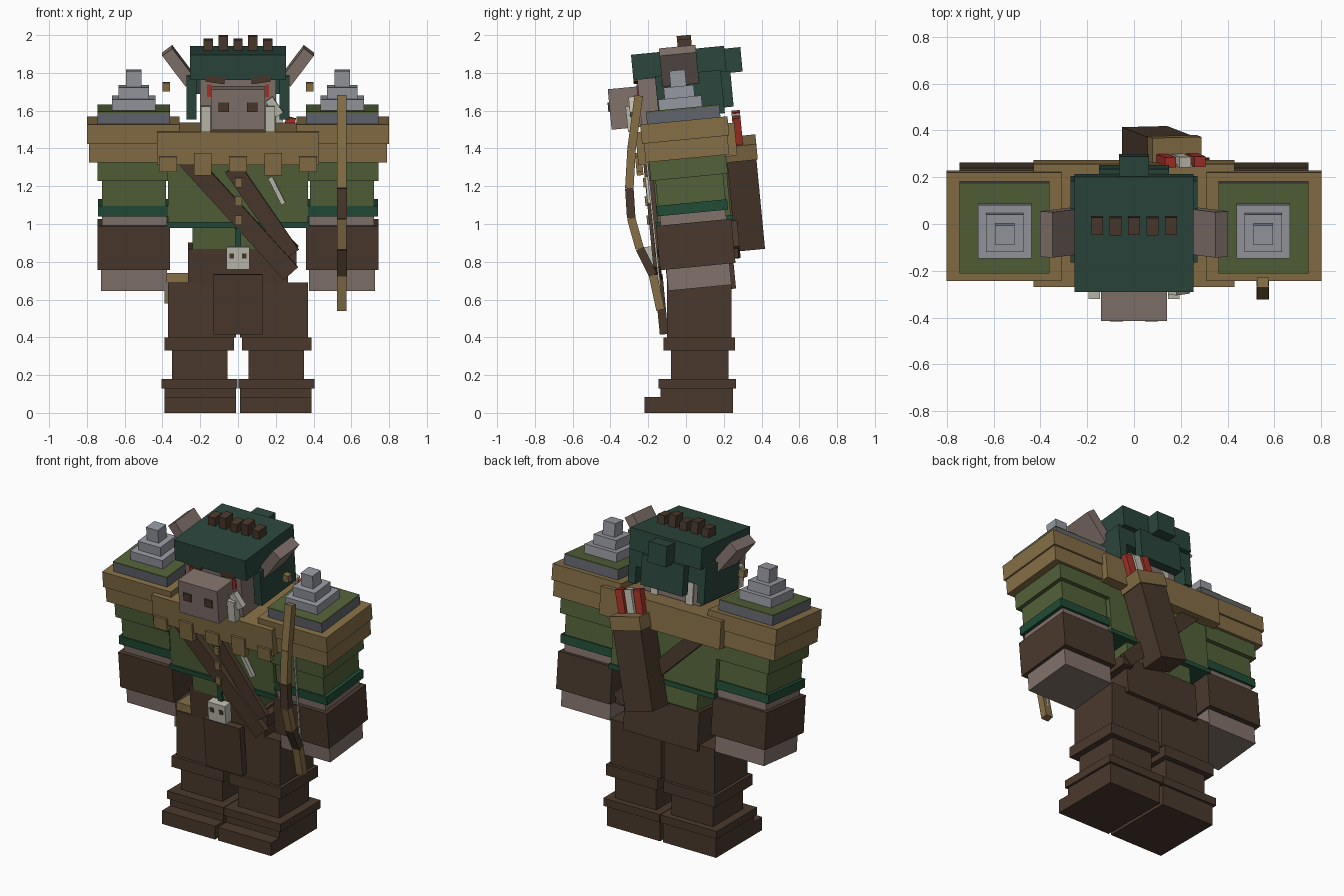
import bpy, bmesh, math
from mathutils import Matrix, Vector

if "Cube" in bpy.data.objects:
    bpy.data.objects.remove(bpy.data.objects["Cube"])


def lin(c):
    return tuple((v / 255 / 12.92) if v < 10 else ((v / 255 + 0.055) / 1.055) ** 2.4 for v in c) + (1,)


def material(name, *rgb):
    m = bpy.data.materials.new(name)
    m.diffuse_color = lin(rgb)
    m.use_nodes = True
    m.node_tree.nodes["Principled BSDF"].inputs["Base Color"].default_value = m.diffuse_color
    return m


BROWN = material("dark_leather", 74, 57, 44)
GREEN = material("olive_cloth", 82, 97, 57)
TRIM = material("green_trim", 34, 76, 55)
HELM = material("dark_green_hood", 43, 70, 60)
TAN = material("tan_hide", 133, 110, 70)
SKIN = material("grey_brown_skin", 130, 114, 108)
STEEL = material("light_steel", 150, 153, 161)
IRON = material("dark_iron", 98, 101, 110)
BONE = material("bone", 190, 188, 174)
RED = material("red_feather", 165, 50, 40)

# The upper body leans forward along an inclined axis; the legs stay upright.
LEAN = (Matrix.Translation((0, 0.07, 0.7)) @ Matrix.Rotation(math.radians(5.5), 4, 'X')
        @ Matrix.Translation((0, 0, -0.7)))
UP = Matrix.Identity(4)


def block(name, mat, size, matrix):
    bm = bmesh.new()
    bmesh.ops.create_cube(bm, size=1, matrix=matrix @ Matrix.Diagonal((*size, 1)))
    bmesh.ops.recalc_face_normals(bm, faces=bm.faces)
    me = bpy.data.meshes.new(name)
    bm.to_mesh(me)
    bm.free()
    me.materials.append(mat)
    ob = bpy.data.objects.new(name, me)
    bpy.context.collection.objects.link(ob)
    return ob


def box(name, mat, x, y, z, frame=LEAN, roll=0, pair=False):
    """Box from x, y, z ranges; roll turns it about y; pair adds the mirrored twin."""
    size = [b - a for a, b in (x, y, z)]
    c = Vector([(a + b) / 2 for a, b in (x, y, z)])
    for side in ((1, -1) if pair else (1,)):
        m = (frame @ Matrix.Translation((c.x * side, c.y, c.z))
             @ Matrix.Rotation(math.radians(roll * side), 4, 'Y'))
        tag = ("_right" if side > 0 else "_left") if pair else ""
        block(name + tag, mat, size, m)


def bar(name, mat, p, q, width, thick, frame=LEAN):
    """Flat bar between two points, thin direction close to y."""
    p, q = Vector(p), Vector(q)
    d = (q - p).normalized()
    n = Vector((0, 1, 0)) if abs(d.y) < 0.9 else Vector((0, 0, 1))
    s = d.cross(n).normalized()
    n = s.cross(d)
    rot = Matrix((s, n, d)).transposed().to_4x4()
    block(name, mat, (width, thick, (q - p).length), frame @ Matrix.Translation((p + q) / 2) @ rot)


# Legs and boots
for name, x, y, z in (
        ("boot", (.01, .39), (-.135, .25), (0, .13)),
        ("boot_toe", (.01, .39), (-.22, -.13), (0, .085)),
        ("boot_cuff", (.002, .405), (-.145, .265), (.13, .18)),
        ("shin", (.055, .35), (-.08, .225), (.18, .33)),
        ("knee_band", (.02, .39), (-.12, .26), (.33, .40)),
        ("thigh", (.01, .37), (-.10, .24), (.40, .69))):
    box(name, BROWN, x, y, z, UP, pair=True)

# Torso
box("pelvis", BROWN, (-.265, .265), (-.17, .19), (.64, .885))
box("front_flap", BROWN, (-.13, .13), (-.235, -.19), (.435, .755))
box("hip_pouch", TAN, (-.39, -.25), (-.09, .06), (.58, .74), UP)
box("belly", GREEN, (-.24, .24), (-.17, .18), (.86, 1.02))
box("chest", GREEN, (-.37, .37), (-.19, .20), (1.02, 1.5))
box("chest_trim", TRIM, (-.378, .378), (-.2, .21), (1.0, 1.03))
box("mantle", TAN, (-.43, .43), (-.262, .265), (1.34, 1.515))
for i, x in enumerate((-.37, -.187, 0, .187, .37)):
    drop = .02 if i % 2 else 0
    box("mantle_tab", TAN, (x - .047, x + .047), (-.275, -.24), (1.305 - drop, 1.385 + drop))

# Arms and layered shoulders
for name, mat, x, y, z in (
        ("shoulder_upper", TAN, (.31, .80), .232, (1.45, 1.552)),
        ("shoulder_lower", TAN, (.35, .79), .222, (1.35, 1.45)),
        ("shoulder_plate", IRON, (.36, .745), .195, (1.552, 1.61)),
        ("shoulder_cloth", GREEN, (.36, .745), .195, (1.61, 1.618)),
        ("sleeve_upper", GREEN, (.37, .745), .205, (1.25, 1.36)),
        ("sleeve_lower", GREEN, (.38, .72), .18, (1.10, 1.25)),
        ("sleeve_trim", TRIM, (.37, .742), .188, (1.06, 1.115)),
        ("wrist", SKIN, (.375, .72), .175, (1.0, 1.07)),
        ("forearm_guard", BROWN, (.36, .745), .2, (.775, 1.01)),
        ("hand", SKIN, (.375, .725), .168, (.662, .78))):
    box(name, mat, x, (-y, y), z, pair=True)
for hw, z0, z1 in ((.115, 1.618, 1.675), (.08, 1.675, 1.735), (.042, 1.735, 1.82)):
    box("shoulder_spike_step", STEEL, (.552 - hw, .552 + hw), (-.01 - hw, -.01 + hw), (z0, z1), pair=True)

# Head
box("head", SKIN, (-.2, .2), (-.225, .15), (1.52, 1.8))
box("snout", SKIN, (-.14, .14), (-.385, -.2), (1.54, 1.755))
box("nostril", BROWN, (.048, .102), (-.393, -.38), (1.635, 1.685), pair=True)
box("brow", BROWN, (.07, .17), (-.245, -.22), (1.775, 1.81), roll=-8, pair=True)
box("eye", RED, (.142, .165), (-.232, -.22), (1.70, 1.765), pair=True)
box("tusk", BONE, (.145, .195), (-.3, -.25), (1.52, 1.655), pair=True)
box("upper_tusk", BONE, (.17, .215), (-.28, -.24), (1.60, 1.70), roll=-35)
box("neck_tuft", BONE, (.10, .15), (.10, .16), (1.5, 1.75), pair=True)
box("ear", SKIN, (.28, .346), (-.095, .1), (1.74, 1.945), roll=37, pair=True)
box("earring", TAN, (.36, .4), (-.03, .01), (1.71, 1.755), pair=True)

# Hood
box("hood_cap", HELM, (-.255, .255), (-.245, .25), (1.79, 1.925))
box("hood_cheek", HELM, (.22, .272), (-.13, .22), (1.57, 1.80), pair=True)
box("hood_back", HELM, (-.22, .22), (.14, .22), (1.68, 1.80))
box("neck_guard", HELM, (-.15, .15), (.215, .27), (1.6, 1.79))
box("hood_knot", HELM, (-.065, .065), (.24, .335), (1.78, 1.91))
for i in range(5):
    x = (i - 2) * .079
    top = 2.0 if i % 2 else 1.98
    box("crest_stud", BROWN, (x - .025, x + .025), (.005, .08), (1.92, top))

# Straps and belt charm
bar("front_strap", BROWN, (-.30, -.215, 1.40), (.28, -.215, .76), .10, .04)
bar("second_strap", BROWN, (-.03, -.205, 1.32), (.285, -.205, .86), .09, .03)
bar("back_strap", BROWN, (-.31, .215, 1.42), (.29, .215, .83), .09, .03)
box("strap_side", BROWN, (.24, .31), (-.2, .22), (.80, .87))
box("charm_cord", TRIM, (-.015, .015), (-.235, -.22), (.88, 1.0))
for z in (1.02, 1.12, 1.22):
    box("charm_bead", TAN, (-.015, .02), (-.245, -.23), (z, z + .05))
box("skull_charm", BONE, (-.062, .062), (-.275, -.215), (.785, .905))
box("skull_socket", BROWN, (.02, .045), (-.28, -.27), (.845, .872), pair=True)
bar("bone_pin", BONE, (.17, -.22, 1.27), (.24, -.22, 1.13), .025, .025)

# Quiver with arrows, leaning sideways
QUIVER = LEAN @ Matrix.Translation((.115, .285, 1.14)) @ Matrix.Rotation(math.radians(14), 4, 'Y')
box("quiver", BROWN, (-.1, .1), (-.078, .078), (-.29, .22), QUIVER)
box("quiver_rim", TAN, (-.108, .108), (-.085, .085), (.20, .285), QUIVER)
for i, mat in enumerate((RED, BONE, RED)):
    x = (i - 1) * .065
    box("arrow_feather", mat, (x - .025, x + .025), (-.03, .015), (.2, .43), QUIVER)

# Bow held at the side: bent limbs and string
path = ((-.25, 1.68), (-.288, 1.4), (-.30, 1.19), (-.29, 1.03), (-.245, .87), (-.175, .73), (-.135, .545))
for i, (a, b) in enumerate(zip(path, path[1:])):
    grip = i in (2, 4)
    bar("bow_grip" if grip else "bow_limb", BROWN if grip else TAN,
        (.55, *a), (.55, *b), .054 if grip else .05, .045, UP)
bar("bow_string", BONE, (.55, -.225, 1.5), (.55, -.13, .58), .01, .01, UP)
